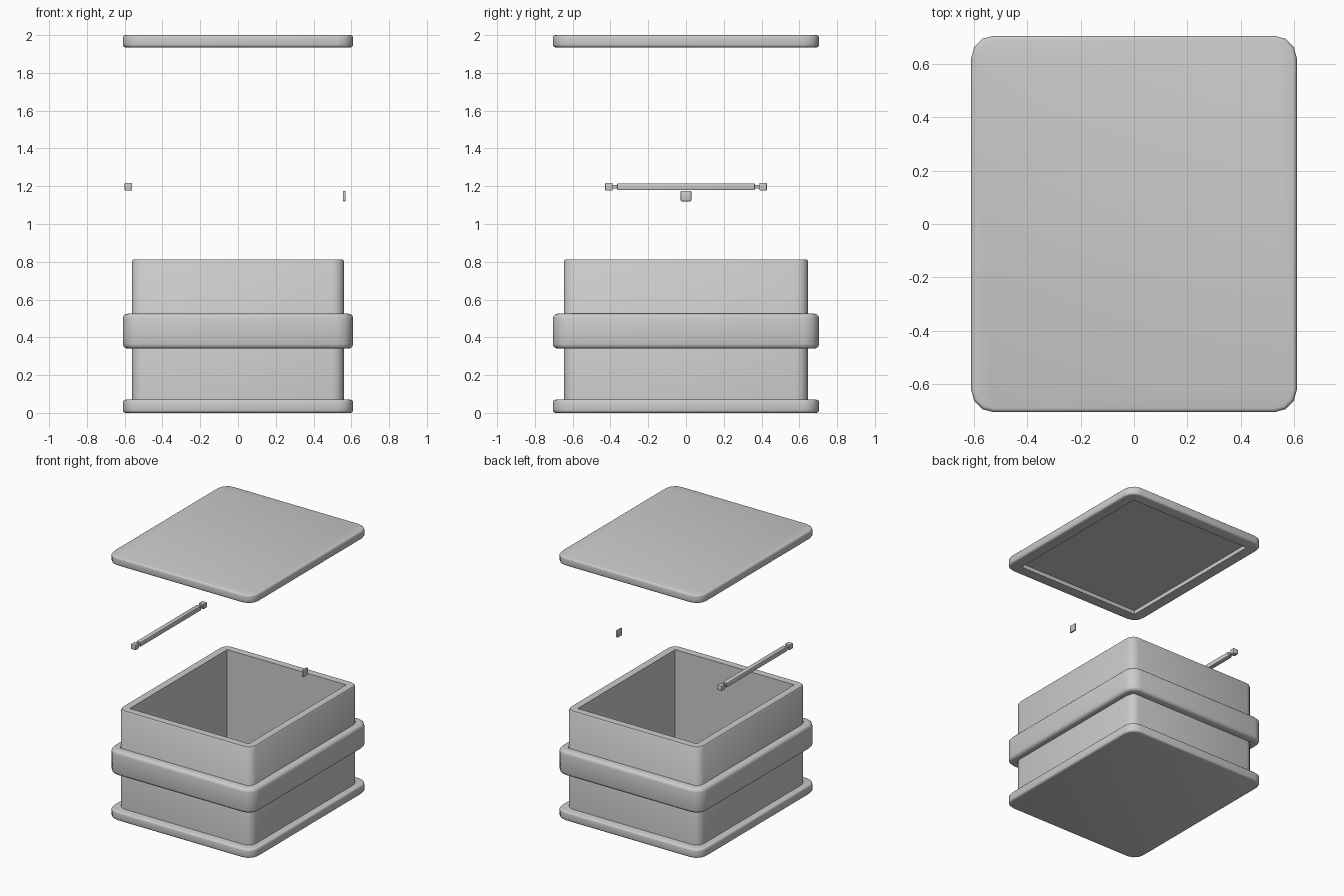
import bpy, bmesh, math

cube = bpy.data.objects.get("Cube")
if cube:
    bpy.data.objects.remove(cube)

grey = bpy.data.materials.new("light grey")
grey.use_nodes = True
colour = (0.6, 0.6, 0.6, 1)
grey.diffuse_color = colour
grey.node_tree.nodes["Principled BSDF"].inputs["Base Color"].default_value = colour


def finish(bm, name):
    bmesh.ops.remove_doubles(bm, verts=bm.verts, dist=0.0005)
    bmesh.ops.recalc_face_normals(bm, faces=bm.faces)
    mesh = bpy.data.meshes.new(name)
    bm.to_mesh(mesh)
    bm.free()
    mesh.materials.append(grey)
    obj = bpy.data.objects.new(name, mesh)
    bpy.context.collection.objects.link(obj)
    bpy.ops.object.select_all(action="DESELECT")
    obj.select_set(True)
    bpy.context.view_layer.objects.active = obj
    bpy.ops.object.shade_smooth_by_angle(angle=math.radians(40))
    return obj


def outline(hx, hy, r, steps=3):
    """Rectangle with rounded corners; r = 0 gives sharp corners."""
    pts = []
    for k, (sx, sy) in enumerate([(1, 1), (-1, 1), (-1, -1), (1, -1)]):
        for i in range(steps + 1):
            a = math.pi / 2 * (k + i / steps)
            pts.append((sx * (hx - r) + r * math.cos(a), sy * (hy - r) + r * math.sin(a)))
    return pts


def loft(name, hx, hy, radius, profile, ring=False):
    """Sweep a profile of (inset, z) around a rounded rectangle."""
    bm = bmesh.new()
    loops = []
    for inset, z in profile:
        r = max(radius - inset, 0)
        loops.append([bm.verts.new((x, y, z)) for x, y in outline(hx - inset, hy - inset, r)])
    pairs = list(zip(loops, loops[1:]))
    if ring:
        pairs.append((loops[-1], loops[0]))
    else:
        bm.faces.new(loops[0])
        bm.faces.new(loops[-1])
    for a, b in pairs:
        for i in range(len(a)):
            j = (i + 1) % len(a)
            bm.faces.new((a[i], a[j], b[j], b[i]))
    return finish(bm, name)


def rounded(z0, z1, b, steps=3):
    """Outer profile from z0 up to z1 with edges rounded by b."""
    arc = [math.pi / 2 * i / steps for i in range(steps + 1)]
    low = [(b - b * math.sin(a), z0 + b - b * math.cos(a)) for a in arc]
    return low + [(i, z0 + z1 - z) for i, z in reversed(low)]


def block(name, centre, size, bevel):
    bm = bmesh.new()
    bmesh.ops.create_cube(bm, size=1)
    for v in bm.verts:
        v.co = [c + p * s for c, p, s in zip(centre, v.co, size)]
    bmesh.ops.bevel(bm, geom=bm.edges[:], offset=bevel, segments=2, profile=0.5, affect="EDGES")
    return finish(bm, name)


# Box: base plate, open hollow body, band around the middle
loft("base_plate", 0.61, 0.705, 0.085, rounded(0, 0.07, 0.015))
loft("body", 0.56, 0.645, 0.06,
     [(0, 0.05), (0, 0.805), (0.006, 0.813), (0.06, 0.813), (0.06, 0.08)])
loft("middle_band", 0.61, 0.705, 0.085,
     [(0.06, 0.34)] + rounded(0.34, 0.525, 0.025) + [(0.06, 0.525)], ring=True)

# Lid floating above, recessed underneath
loft("lid", 0.61, 0.705, 0.085,
     [(0.09, 1.965), (0.09, 1.935)] + rounded(1.935, 2.0, 0.015))

# Hinge rod: bar, thin pins and square end knobs
block("hinge_bar", (-0.58, 0, 1.197), (0.036, 0.73, 0.036), 0.006)
for side, s in (("back", 1), ("front", -1)):
    block(side + "_hinge_pin", (-0.58, s * 0.378, 1.197), (0.02, 0.05, 0.02), 0.004)
    block(side + "_hinge_knob", (-0.58, s * 0.408, 1.197), (0.04, 0.04, 0.04), 0.004)

# Latch tab
block("latch_tab", (0.562, 0, 1.148), (0.014, 0.056, 0.056), 0.004)
